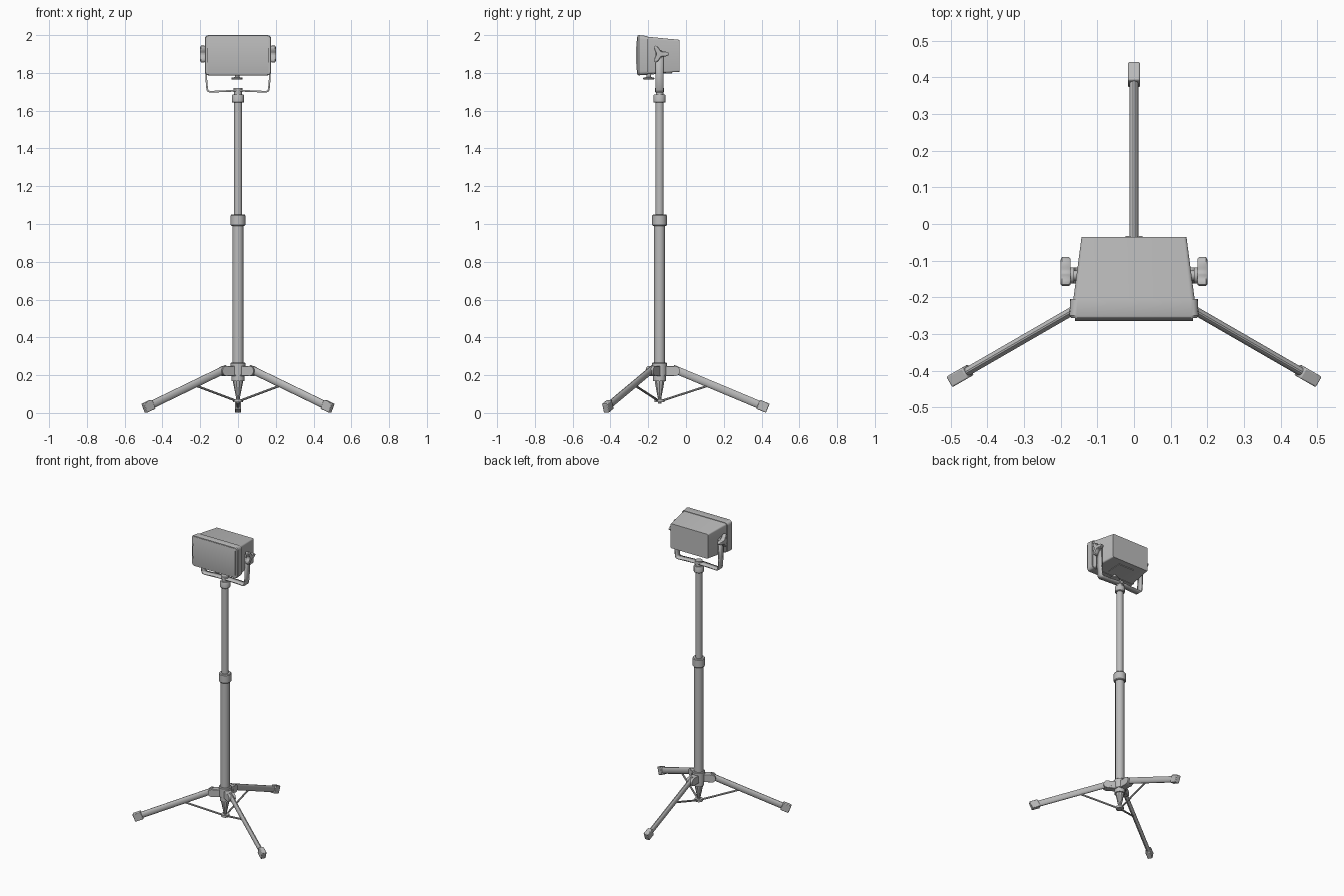
import bpy, bmesh, math
from mathutils import Vector, Matrix

if "Cube" in bpy.data.objects:
    bpy.data.objects.remove(bpy.data.objects["Cube"])

grey = bpy.data.materials.new("satin grey")
grey.use_nodes = True
grey.diffuse_color = (0.5, 0.5, 0.5, 1)
grey.node_tree.nodes["Principled BSDF"].inputs["Base Color"].default_value = (0.5, 0.5, 0.5, 1)

AXIS_Y = -0.14          # the mast stands forward of the centre
MAST = Vector((0, AXIS_Y, 0))


def finish(name, bm, bevel=0, smooth=True):
    bmesh.ops.recalc_face_normals(bm, faces=bm.faces)
    mesh = bpy.data.meshes.new(name)
    bm.to_mesh(mesh)
    bm.free()
    mesh.materials.append(grey)
    ob = bpy.data.objects.new(name, mesh)
    bpy.context.collection.objects.link(ob)
    if bevel:
        mod = ob.modifiers.new("bevel", 'BEVEL')
        mod.width, mod.segments = bevel, 2
    if smooth:
        bpy.ops.object.select_all(action='DESELECT')
        ob.select_set(True)
        bpy.context.view_layer.objects.active = ob
        bpy.ops.object.shade_smooth_by_angle(angle=math.radians(35))
    return ob


def loft(name, rings, **kw):
    """Closed skin through rings of points, capped at both ends."""
    bm = bmesh.new()
    vs = [[bm.verts.new(p) for p in ring] for ring in rings]
    n = len(vs[0])
    for a, b in zip(vs, vs[1:]):
        for i in range(n):
            bm.faces.new((a[i], a[(i + 1) % n], b[(i + 1) % n], b[i]))
    bm.faces.new(vs[0])
    bm.faces.new(vs[-1])
    return finish(name, bm, **kw)


def turned(name, profile, sides=24, centre=MAST, **kw):
    """Turned part about a vertical axis from (radius, height) pairs."""
    rings = [[centre + Vector((r * math.cos(2 * math.pi * i / sides),
                               r * math.sin(2 * math.pi * i / sides), z))
              for i in range(sides)] for r, z in profile]
    return loft(name, rings, **kw)


def bar(name, start, end, half_w, half_h, sides=16, **kw):
    """Straight bar; four sides give a box, more give an oval tube."""
    start, end = Vector(start), Vector(end)
    d = (end - start).normalized()
    side = d.cross(Vector((0, 0, 1))).normalized()
    up = side.cross(d)
    k = math.sqrt(2) if sides == 4 else 1
    angles = [2 * math.pi * (i + 0.5) / sides for i in range(sides)]
    section = [side * half_w * k * math.cos(a) + up * half_h * k * math.sin(a) for a in angles]
    return loft(name, [[start + s for s in section], [end + s for s in section]], **kw)


def rounded_rect(y, half_w, z0, z1, r):
    pts = []
    corners = ((half_w - r, z1 - r), (r - half_w, z1 - r),
               (r - half_w, z0 + r), (half_w - r, z0 + r))
    for q, (cx, cz) in enumerate(corners):
        for s in range(5):
            a = math.pi / 2 * (q + s / 4)
            pts.append((cx + r * math.cos(a), y, cz + r * math.sin(a)))
    return pts


# Mast and its clamp collars
turned("lower_mast", [(0.029, 0.2), (0.029, 1.0)])
turned("upper_mast", [(0.022, 1.0), (0.022, 1.66)])
turned("middle_collar", [(0.035, 0.99), (0.039, 0.995), (0.039, 1.045), (0.035, 1.05)])
turned("top_collar", [(0.029, 1.642), (0.032, 1.646), (0.032, 1.68), (0.029, 1.685)])
turned("bracket_bolt", [(0.02, 1.68), (0.02, 1.7), (0.024, 1.7), (0.024, 1.72)])

# Base hub, tapered spigot and brace collar
turned("base_hub", [(0.034, 0.17), (0.034, 0.2), (0.04, 0.2), (0.04, 0.262), (0.036, 0.266)])
turned("tapered_spigot", [(0.027, 0.17), (0.025, 0.155), (0.01, 0.08), (0.01, 0.05)],
       sides=10, smooth=False)
turned("brace_collar", [(0.026, 0.058), (0.026, 0.074)], sides=12)

# Three legs, each with lug, pivot, foot and brace
for label, azimuth in (("back", 90), ("front_right", 210), ("front_left", 330)):
    a = math.radians(azimuth)
    out = Vector((math.cos(a), math.sin(a), 0))
    across = Vector((-out.y, out.x, 0))

    def at(r, z):
        return MAST + out * r + Vector((0, 0, z))

    bar(label + "_leg_lug", at(0.02, 0.222), at(0.085, 0.222), 0.022, 0.026, sides=4, bevel=0.003)
    pivot = at(0.082, 0.222)
    bar(label + "_leg_pivot", pivot - across * 0.023, pivot + across * 0.023, 0.026, 0.026)
    bar(label + "_leg", at(0.07, 0.235), at(0.56, 0.03), 0.012, 0.021)
    bar(label + "_foot", at(0.522, 0.046), at(0.573, 0.025), 0.0165, 0.026, sides=4, bevel=0.004)
    bar(label + "_brace", at(0.015, 0.066), at(0.25, 0.142), 0.006, 0.006, sides=8)

# Lamp housing, rim and gently bowed lens
loft("lamp_housing", [rounded_rect(-0.21, 0.166, 1.793, 1.992, 0.012),
                      rounded_rect(-0.035, 0.143, 1.806, 1.975, 0.008)])
loft("lamp_rim", [rounded_rect(-0.205, 0.174, 1.79, 1.995, 0.02),
                  rounded_rect(-0.25, 0.176, 1.787, 2.0, 0.02),
                  rounded_rect(-0.256, 0.172, 1.79, 1.997, 0.018)])
lens = [(-0.245, 1.992), (-0.245, 1.794)]
for i in range(13):
    t = i / 6 - 1
    lens.append((-0.258 - 0.007 * (1 - t * t), 1.893 + 0.099 * t))
loft("lens", [[(x, y, z) for y, z in lens] for x in (-0.161, 0.161)])
bar("bottom_cover", (0, -0.185, 1.797), (0, -0.075, 1.803), 0.06, 0.005, sides=4)

# Latch disc under the lamp
turned("latch_disc", [(0.022, 1.764), (0.03, 1.767), (0.03, 1.774), (0.012, 1.778), (0.012, 1.8)],
       centre=Vector((-0.005, -0.197, 0)))

# U-shaped strap carrying the lamp
half = [(0.168, 1.9), (0.168, 1.77), (0.163, 1.712), (0.158, 1.703), (0.148, 1.7), (0.03, 1.705)]
path = half + [(-x, z) for x, z in reversed(half)]
bm = bmesh.new()
rows = [[bm.verts.new((x, y, z)) for y in (-0.162, -0.118)] for x, z in path]
for p, q in zip(rows, rows[1:]):
    bm.faces.new((p[0], p[1], q[1], q[0]))
strap = finish("mounting_strap", bm)
solid = strap.modifiers.new("thickness", 'SOLIDIFY')
solid.thickness, solid.offset = 0.009, 0

# Strap ends and three-lobed clamp knobs
for label, s in (("left", 1), ("right", -1)):
    def on(x, y=AXIS_Y, z=1.9):
        return (s * x, y, z)

    bar(label + "_strap_end", on(0.1635), on(0.1725), 0.022, 0.022, sides=24)
    bar(label + "_knob_shaft", on(0.14), on(0.182), 0.014, 0.014)
    rings = []
    for x, grow in ((0.173, 0.9), (0.178, 1), (0.196, 1), (0.2, 0.85)):
        ring = []
        for i in range(48):
            a = 2 * math.pi * i / 48
            r = grow * (0.018 + 0.032 * ((1 + math.cos(3 * a)) / 2) ** 2)
            ring.append(on(x, AXIS_Y + r * math.cos(a), 1.9 + r * math.sin(a)))
        rings.append(ring)
    loft(label + "_clamp_knob", rings)
